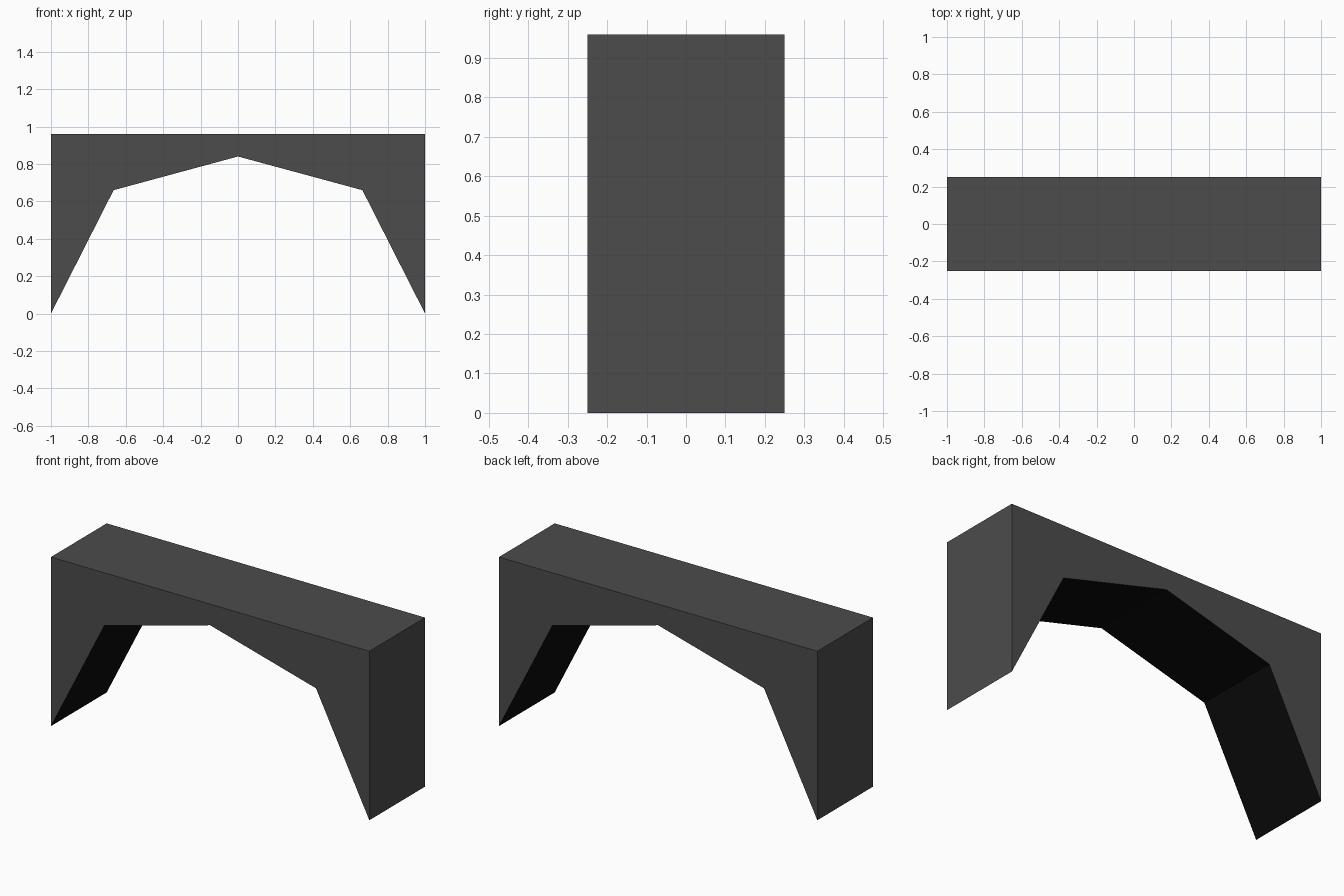
import bpy, bmesh

if "Cube" in bpy.data.objects:
    bpy.data.objects.remove(bpy.data.objects["Cube"])


def material(name, value):
    m = bpy.data.materials.new(name)
    m.diffuse_color = (value, value, value, 1)
    m.use_nodes = True
    m.node_tree.nodes["Principled BSDF"].inputs["Base Color"].default_value = m.diffuse_color
    return m


HALF_DEPTH = 0.25

# Arch outline: half profile from crown to foot to top corner, then mirrored
half = [(0.665, 0.66), (1.0, 0.0), (1.0, 0.96)]
profile = [(0.0, 0.84)] + half + [(-x, z) for x, z in reversed(half)]

bm = bmesh.new()
face = bm.faces.new([bm.verts.new((x, -HALF_DEPTH, z)) for x, z in profile])
solid = bmesh.ops.extrude_face_region(bm, geom=[face], use_keep_orig=True)
moved = [g for g in solid["geom"] if isinstance(g, bmesh.types.BMVert)]
bmesh.ops.translate(bm, verts=moved, vec=(0, 2 * HALF_DEPTH, 0))
bmesh.ops.recalc_face_normals(bm, faces=bm.faces[:])

# Underside of the arch is black, the rest is dark grey
for f in bm.faces:
    f.material_index = 1 if f.normal.z < -0.1 else 0

# Split the concave front and back so they fill cleanly
bmesh.ops.triangulate(bm, faces=[f for f in bm.faces if len(f.verts) > 4])

mesh = bpy.data.meshes.new("arch")
bm.to_mesh(mesh)
bm.free()
mesh.materials.append(material("dark grey", 0.072))
mesh.materials.append(material("black underside", 0.003))
bpy.context.collection.objects.link(bpy.data.objects.new("arch", mesh))
